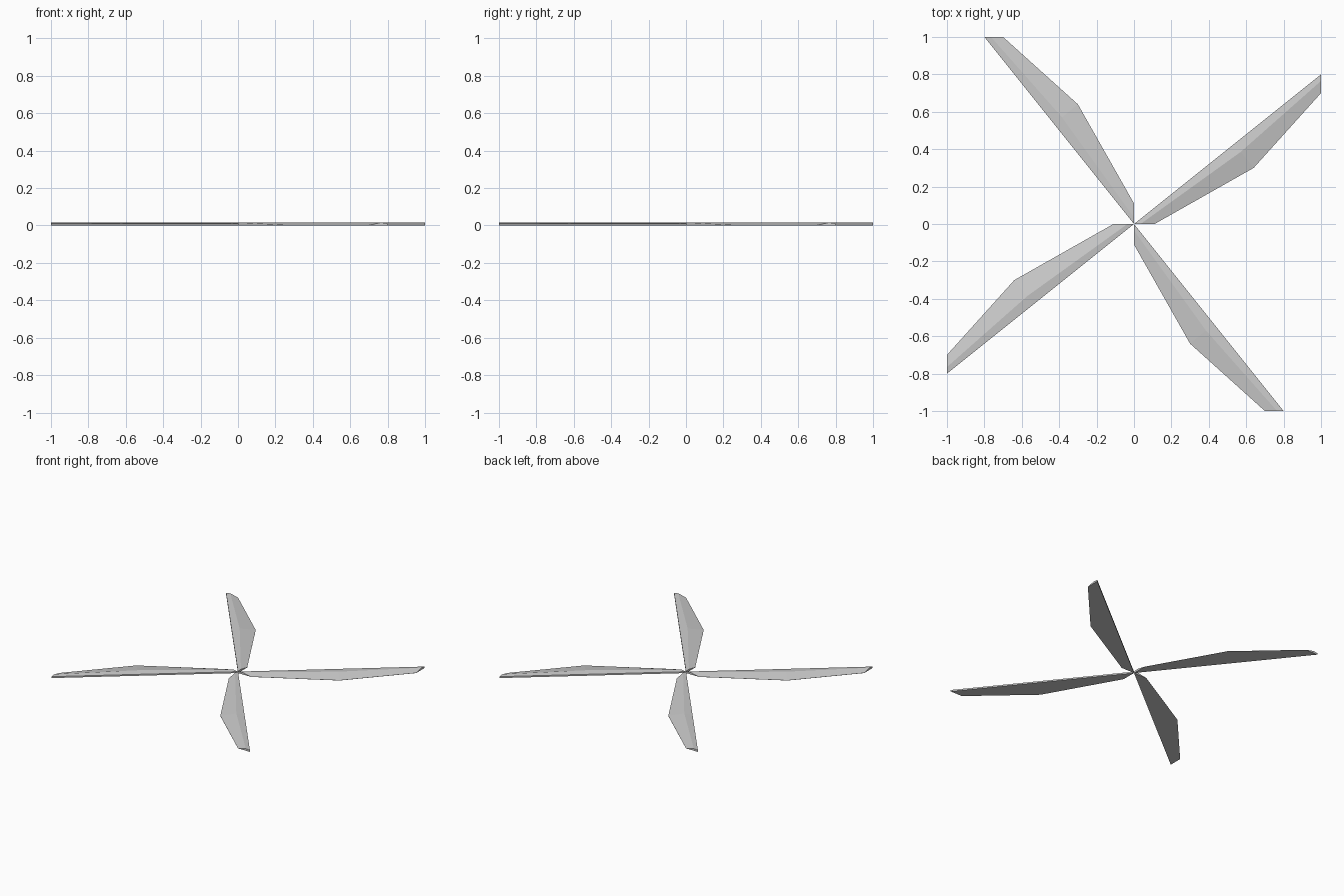
import bpy, bmesh, math
from mathutils import Matrix

if "Cube" in bpy.data.objects:
    bpy.data.objects.remove(bpy.data.objects["Cube"])

H_EDGE, H_RIDGE, H_THIN = 0.011, 0.016, 0.001

# Stations from root to tip: straight thick edge, ridge, thin bowed edge
STATIONS = [
    ((0.0, 0.0), (0.035, 0.0), (0.11, 0.0)),
    ((0.536, 0.429), (0.57, 0.385), (0.64, 0.30)),
    ((1.0, 0.80), (1.0, 0.765), (1.0, 0.70)),
]


def make_blade(index):
    bm = bmesh.new()
    rings = []
    for edge, ridge, thin in STATIONS:
        section = [(*edge, 0), (*edge, H_EDGE), (*ridge, H_RIDGE),
                   (*thin, H_THIN), (*thin, 0)]
        rings.append([bm.verts.new(p) for p in section])
    # Skin between stations, then close the root and tip
    for a, b in zip(rings, rings[1:]):
        for i in range(5):
            j = (i + 1) % 5
            bm.faces.new((a[i], a[j], b[j], b[i]))
    bm.faces.new(rings[0])
    bm.faces.new(rings[-1])
    bmesh.ops.recalc_face_normals(bm, faces=bm.faces)
    bm.transform(Matrix.Rotation(index * math.pi / 2, 4, 'Z'))
    mesh = bpy.data.meshes.new(f"rotor_blade_{index + 1}")
    bm.to_mesh(mesh)
    bm.free()
    bpy.context.collection.objects.link(bpy.data.objects.new(mesh.name, mesh))


# Four blades around the hub point
for k in range(4):
    make_blade(k)
